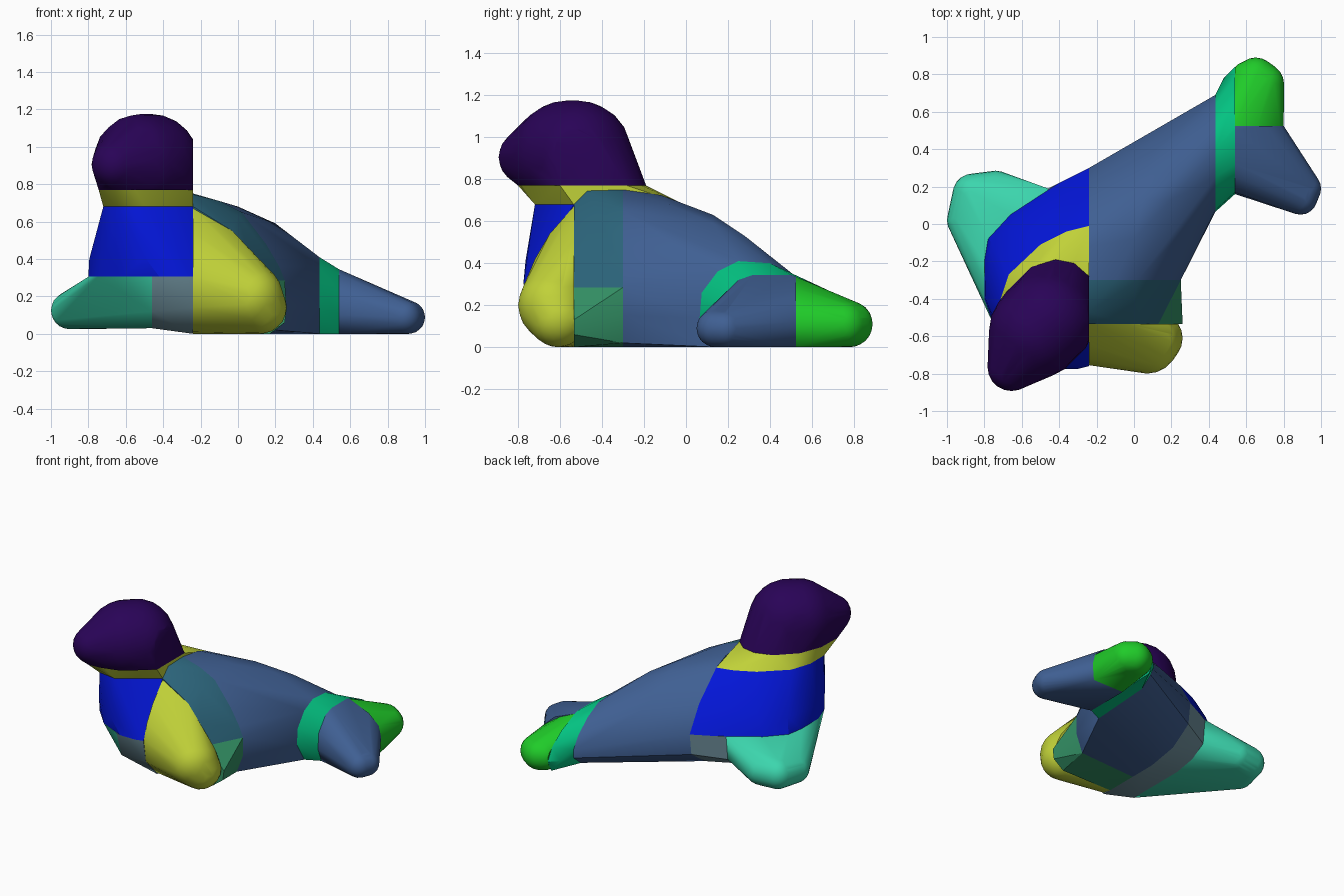
import bpy
import bmesh
from mathutils import Vector

default_cube = bpy.data.objects.get("Cube")
if default_cube:
    bpy.data.objects.remove(default_cube, do_unlink=True)


def make_material(name, red, green, blue):
    material = bpy.data.materials.new(name)
    material.use_nodes = True
    material.diffuse_color = (red, green, blue, 1)
    shader = material.node_tree.nodes["Principled BSDF"]
    shader.inputs["Base Color"].default_value = (red, green, blue, 1)
    return material


purple = make_material("dark purple", .022, .001, .095)
yellow = make_material("olive yellow", .53, .64, .04)
blue = make_material("strong blue", .001, .008, .7)
mint = make_material("mint", .045, .67, .42)
grey = make_material("blue grey", .17, .3, .36)
teal = make_material("dark teal", .025, .13, .2)
moss = make_material("sea green", .033, .28, .13)
slate = make_material("slate blue", .05, .115, .29)
emerald = make_material("emerald", .001, .54, .22)
lime = make_material("bright green", .014, .6, .022)


# Cross-sections lying in a plane across one axis
def across_x(x, pairs):
    return [(x, y, z) for y, z in pairs]


def across_y(y, pairs):
    return [(x, y, z) for x, z in pairs]


def across_z(z, pairs):
    return [(x, y, z) for x, y in pairs]


def rebuild_hull(bm):
    """Keep only the convex skin around all vertices."""
    loose = [v.co.copy() for v in bm.verts]
    bm.clear()
    for co in loose:
        bm.verts.new(co)
    bmesh.ops.remove_doubles(bm, verts=bm.verts[:], dist=.002)
    result = bmesh.ops.convex_hull(bm, input=bm.verts[:])
    spare = {g for g in result["geom_interior"] + result["geom_unused"]
             if isinstance(g, bmesh.types.BMVert)}
    bmesh.ops.delete(bm, geom=list(spare), context="VERTS")


def hull_part(name, material, points=(), balls=(), cuts=()):
    """Skin stretched over points and balls (x, y, z, radius), trimmed by
    cuts (axis, position, side kept)."""
    bm = bmesh.new()
    for point in points:
        bm.verts.new(point)
    for *centre, radius in balls:
        ball = bmesh.ops.create_icosphere(bm, subdivisions=3, radius=radius)
        bmesh.ops.translate(bm, verts=ball["verts"], vec=Vector(centre))
    rebuild_hull(bm)
    for axis, position, side in cuts:
        normal = Vector((axis == "x", axis == "y", axis == "z"))
        bmesh.ops.bisect_plane(
            bm, geom=bm.verts[:] + bm.edges[:] + bm.faces[:],
            plane_co=normal * position, plane_no=normal * -side,
            clear_outer=True)
        rebuild_hull(bm)
    bmesh.ops.recalc_face_normals(bm, faces=bm.faces[:])
    mesh = bpy.data.meshes.new(name)
    bm.to_mesh(mesh)
    bm.free()
    mesh.materials.append(material)
    part = bpy.data.objects.new(name, mesh)
    bpy.context.collection.objects.link(part)
    bpy.ops.object.select_all(action="DESELECT")
    part.select_set(True)
    bpy.context.view_layer.objects.active = part
    bpy.ops.object.shade_smooth_by_angle(angle=.55)


# Planes where neighbouring parts meet
MID, SIDE, ROOT, FORK = -.24, -.46, .435, .54
ARM, SHOULDER, SPLIT = -.535, -.3, .525
CHEST, NECK, CHIN, ELBOW = .305, .68, .77, .285

# Outlines shared by neighbouring parts
chin_ring = across_z(CHIN, [
    (MID, -.28), (-.32, -.21), (-.42, -.19), (-.55, -.23), (-.68, -.36),
    (-.74, -.52), (-.745, -.7), (-.66, -.8), (-.55, -.78), (MID, -.6)])
neck_ring = across_z(NECK, [
    (MID, -.01), (-.36, -.04), (-.5, -.11), (-.67, -.27), (-.72, -.42),
    (-.72, -.58), (-.64, -.7), (-.5, -.72), (MID, ARM)])
chest_ring = across_z(CHEST, [
    (MID, .3), (-.4, .22), (-.66, .05), (-.78, -.08), (-.8, -.2),
    (-.8, -.4), (-.75, -.54), (-.62, -.68), (-.42, -.775), (-.3, -.775),
    (MID, -.76)])
belly_slice = across_x(SIDE, [
    (.19, CHEST), (.17, .13), (.06, .06), (-.1, .03), (-.55, .03),
    (-.7, .12), (-.76, CHEST)])
back_slice = across_x(MID, [(.3, CHEST), (.19, .49), (-.01, NECK)])
under_slice = across_x(MID, [(.28, .15), (.12, .04), (-.1, 0)])
shoulder_slice = across_y(SHOULDER, [
    (MID, .75), (-.1, .71), (.02, .65), (.15, .48), (.22, .36)])
root_slice = across_x(ROOT, [
    (.065, .14), (.075, .26), (.15, .36), (.25, .41), (.4, .4), (.52, .34),
    (.63, .25), (.69, .16), (.69, .1), (.6, .03), (.15, 0)])
fork_slice = across_x(FORK, [
    (.16, .1), (.17, .22), (.25, .32), (.32, .345), (.5, .345),
    (SPLIT, .335)])

# Head and neck
hull_part("head", purple, chin_ring,
          [(-.465, -.515, .92, .255), (-.52, -.57, .92, .255),
           (-.655, -.765, .905, .128)],
          [("z", CHIN, 1), ("x", MID, -1)])
hull_part("neck", yellow, chin_ring + neck_ring)

# Chest, belly and right front flipper
hull_part("chest", blue, neck_ring + chest_ring + back_slice + [
    (-.795, -.4, .4), (-.5, -.765, .41), (-.7, -.62, .44),
    (-.76, -.1, .42), (-.6, .03, .45), (-.42, .12, .48)])
hull_part("belly", grey, belly_slice + under_slice + [
    p for p in chest_ring if p[0] >= SIDE] + across_x(MID, [
        (-.6, 0), (-.73, .14)]))
hull_part("right_front_flipper", mint, belly_slice + [
    p for p in chest_ring if p[0] <= SIDE],
          [(-.9, .02, .125, .1), (-.86, .16, .135, .11),
           (-.74, .18, .135, .105)],
          [("z", CHEST, -1), ("x", SIDE, -1)])

# Left shoulder and front flipper
elbow_edge = across_z(ELBOW, [
    (MID, ARM), (.13, ARM), (.25, SHOULDER), (MID, SHOULDER)])
hull_part("left_shoulder", teal, shoulder_slice + elbow_edge + across_y(
    ARM, [(MID, .68), (-.03, .55), (.06, .42)]) + [
        (MID, -.47, .745), (0, -.42, .63)])
hull_part("left_armpit", moss, elbow_edge + across_y(ARM, [
    (.26, .13), (.25, .06), (.17, 0), (MID, 0)]) + across_y(SHOULDER, [
        (.25, .15), (.2, .02), (MID, 0)]))
hull_part("left_front_flipper", yellow, across_x(MID, [
    (ARM, .67), (-.65, .54), (-.72, .42), (-.755, CHEST), (-.73, .14),
    (-.6, .01), (ARM, 0)]) + across_y(ARM, [
        (-.03, .55), (.06, .42), (.14, ELBOW)]) + [(-.06, -.66, .47)],
          [(.07, -.63, .2, .17), (.12, -.61, .14, .14)],
          [("y", ARM, -1), ("z", 0, 1)])

# Long tapering body
hull_part("body", slate, shoulder_slice + root_slice + back_slice
          + under_slice + across_y(SHOULDER, [
              (.25, ELBOW), (.25, .15), (.2, .02), (MID, 0)]) + [
              (MID, -.12, .725), (0, -.08, .68), (.05, .13, .63),
              (.2, .13, .59), (.25, .28, .53), (.1, .38, .42),
              (.05, .27, .52)])

# Tail root and the two rear flippers
hull_part("tail_root", emerald, root_slice + fork_slice + across_x(FORK, [
    (.2, 0), (.8, .02), (.84, .1), (.79, .19), (.68, .27)])
    + [(.48, .78, .1)])
hull_part("left_rear_flipper", slate, fork_slice + [
    (FORK, .2, 0), (FORK, SPLIT, 0)] + across_y(SPLIT, [
        (.7, .27), (.78, .2), (.8, .12), (.79, 0)]),
          [(.89, .14, .09, .09), (.912, .19, .088, .088)],
          [("x", FORK, 1), ("y", SPLIT, -1)])
hull_part("right_rear_flipper", lime, across_y(SPLIT, [
    (FORK, .335), (.66, .28), (.78, .2), (.8, .12), (.79, 0), (FORK, 0)]),
          [(.65, .78, .11, .11), (.692, .75, .11, .11),
           (.62, .765, .11, .11)],
          [("x", FORK, 1), ("y", SPLIT, 1)])
